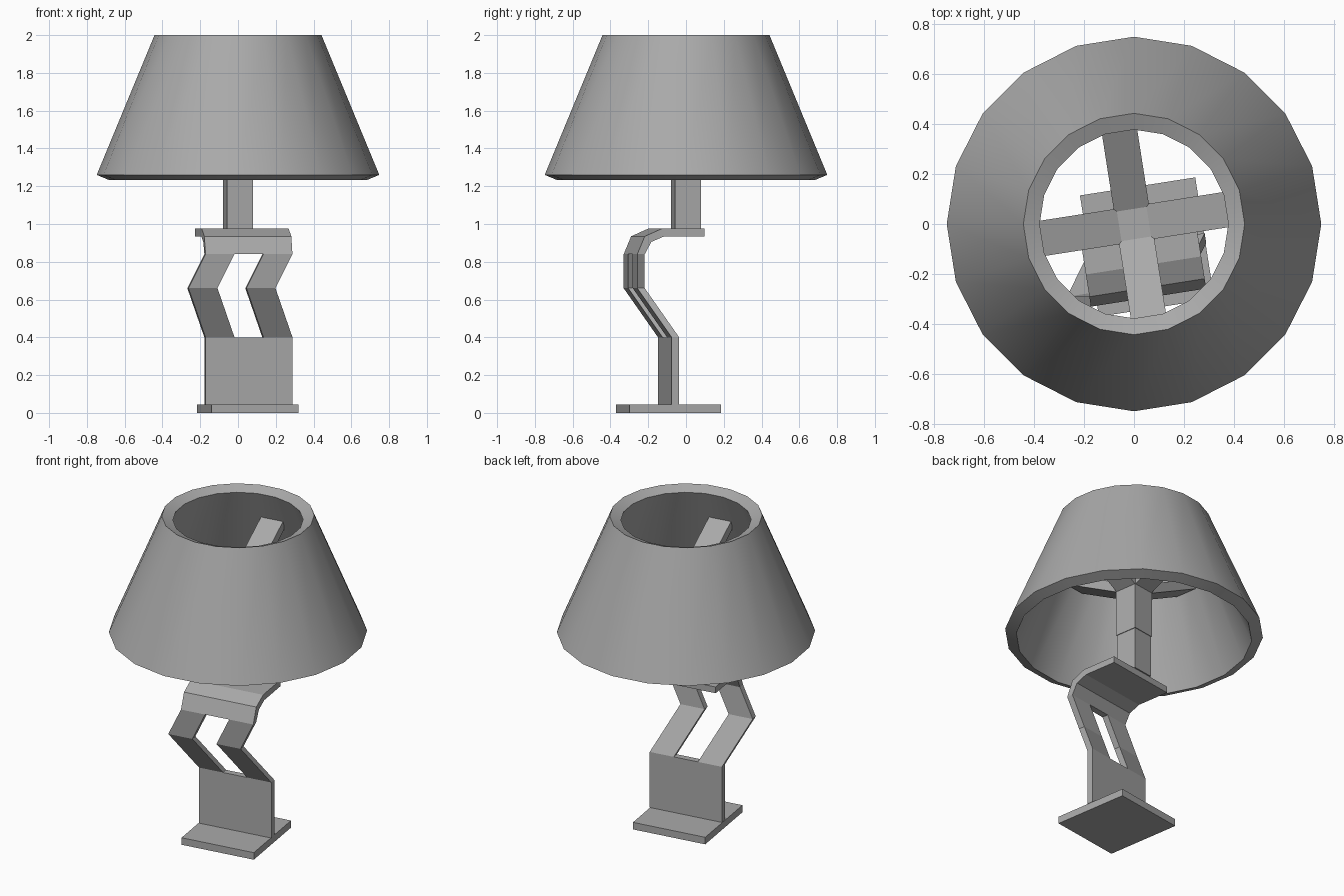
import bpy, bmesh, math
from mathutils import Vector

if "Cube" in bpy.data.objects:
    bpy.data.objects.remove(bpy.data.objects["Cube"], do_unlink=True)

grey = bpy.data.materials.new("plain grey")
grey.use_nodes = True
COLOUR = (0.4, 0.4, 0.4, 1)
grey.diffuse_color = COLOUR
grey.node_tree.nodes["Principled BSDF"].inputs["Base Color"].default_value = COLOUR

# The stand is turned slightly about z: U is its width axis, V its depth axis
TURN = math.radians(8.9)
U = Vector((math.cos(TURN), math.sin(TURN), 0))
V = Vector((-math.sin(TURN), math.cos(TURN), 0))
Z = Vector((0, 0, 1))
WIDTH, THICK = 0.466, 0.04


def loft(name, rings, closed=False, smooth=False):
    """Skin successive rings of points; cap the ends or close the loop."""
    bm = bmesh.new()
    loops = [[bm.verts.new(p) for p in ring] for ring in rings]
    pairs = list(zip(loops, loops[1:]))
    if closed:
        pairs.append((loops[-1], loops[0]))
    else:
        bm.faces.new(loops[0])
        bm.faces.new(loops[-1])
    for a, b in pairs:
        n = len(a)
        for i in range(n):
            j = (i + 1) % n
            bm.faces.new((a[i], a[j], b[j], b[i]))
    bmesh.ops.recalc_face_normals(bm, faces=bm.faces)
    mesh = bpy.data.meshes.new(name)
    bm.to_mesh(mesh)
    bm.free()
    mesh.materials.append(grey)
    obj = bpy.data.objects.new(name, mesh)
    bpy.context.collection.objects.link(obj)
    if smooth:
        bpy.ops.object.select_all(action='DESELECT')
        obj.select_set(True)
        bpy.context.view_layer.objects.active = obj
        bpy.ops.object.shade_smooth_by_angle(angle=math.radians(30))
    return obj


def rect(corner, width, depth):
    """Turned rectangle from its front corner."""
    c = Vector(corner)
    return [c, c + U * width, c + U * width + V * depth, c + V * depth]


def block(name, x, y, z0, z1, width, depth):
    return loft(name, [rect((x, y, z), width, depth) for z in (z0, z1)])


# Base plate and lower panel
block("base_plate", -0.14, -0.37, 0, 0.045, WIDTH, 0.49)
block("lower_panel", -0.172, -0.148, 0.045, 0.4, WIDTH, THICK)

# Two zigzag legs on either side of the slot
bends = [(-0.172, -0.148, 0.4), (-0.262, -0.33, 0.66), (-0.172, -0.33, 0.84)]
for name, shift in (("right_leg", 0), ("left_leg", WIDTH * 2 / 3)):
    loft(name, [rect(Vector(b) + U * shift, WIDTH / 3, THICK) for b in bends])

# Curled bracket that ends in the flat seat
profile = [(0, 0.84), (0.04, 0.935), (0.13, 0.975), (0.36, 0.975),
           (0.36, 0.935), (0.145, 0.935), (0.075, 0.905), (THICK, 0.84)]
start = Vector((-0.172, -0.33, 0))
loft("seat_bracket", [[start + U * w + V * d + Z * z for d, z in profile]
                      for w in (0, WIDTH)])

# Stem in two steps
for name, half, z0, z1 in (("lower_stem", 0.069, 0.975, 1.24),
                           ("upper_stem", 0.073, 1.24, 1.59)):
    corner = -(U + V) * half
    block(name, corner.x, corner.y, z0, z1, 2 * half, 2 * half)

# Four sloping arms that carry the shade
for i, d in enumerate((U, V, -U, -V)):
    side = d.cross(Z) * 0.071
    rings = []
    for r, top in ((0.06, 1.59), (0.46, 1.795)):
        mid = d * r + Z * top
        low = mid - Z * 0.065
        rings.append([mid - side, mid + side, low + side, low - side])
    loft(f"shade_arm_{i + 1}", rings)

# Hollow shade
SIDES = 20
section = [(0.748, 1.26), (0.442, 2), (0.377, 1.973), (0.683, 1.233)]
loft("lamp_shade",
     [[(r * math.cos(math.tau * i / SIDES), r * math.sin(math.tau * i / SIDES), z)
       for i in range(SIDES)] for r, z in section],
     closed=True, smooth=True)
